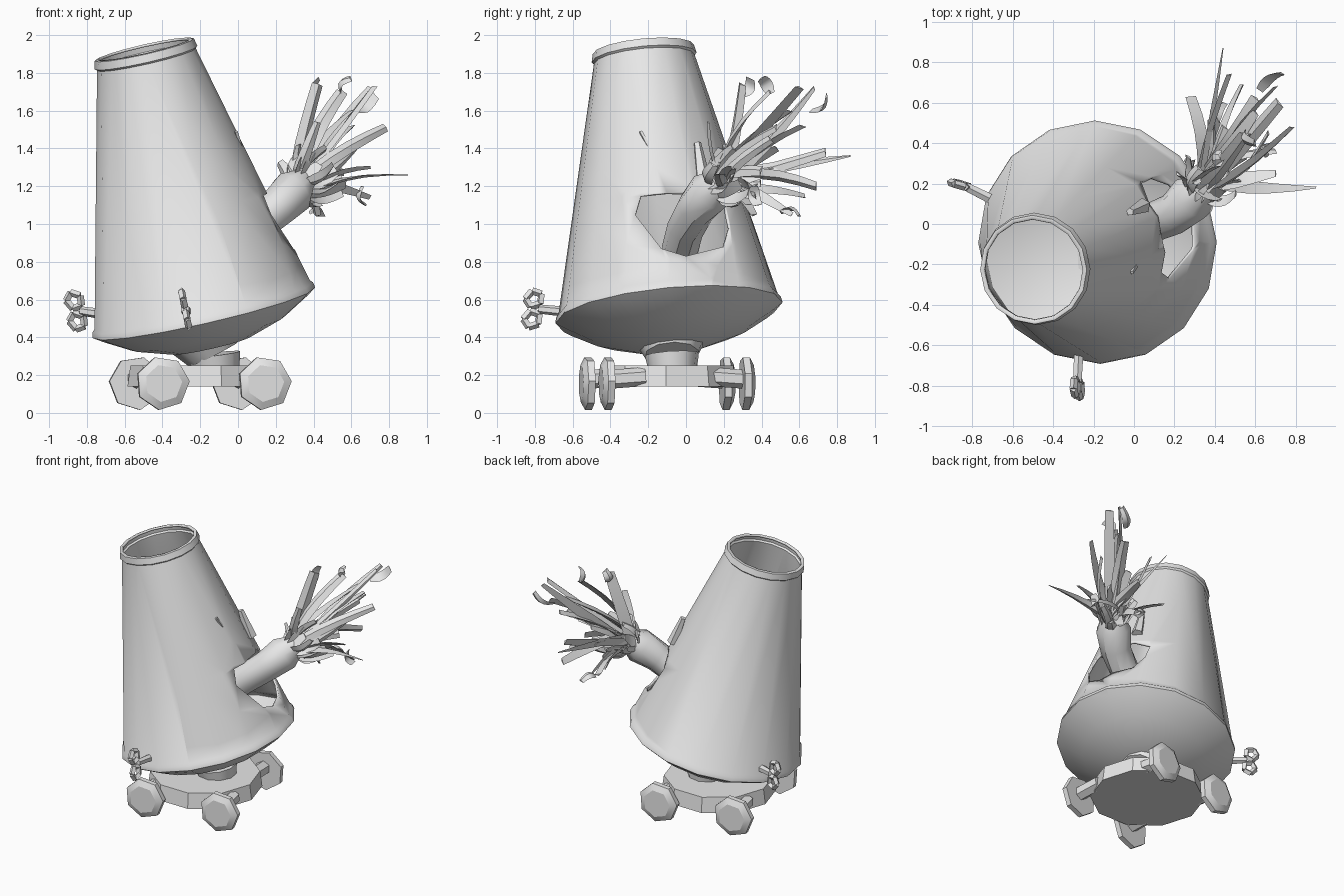
import bpy, bmesh, math, random
from mathutils import Vector, Matrix

if "Cube" in bpy.data.objects:
    bpy.data.objects.remove(bpy.data.objects["Cube"])

random.seed(11)
V = Vector
grey = bpy.data.materials.new("plain grey")
grey.diffuse_color = (0.8, 0.8, 0.8, 1)
grey.use_nodes = True
grey.node_tree.nodes["Principled BSDF"].inputs["Base Color"].default_value = grey.diffuse_color


def finish(name, bm, angle=40):
    """Turn a bmesh into a named, shaded object."""
    me = bpy.data.meshes.new(name)
    bm.to_mesh(me)
    bm.free()
    ob = bpy.data.objects.new(name, me)
    bpy.context.collection.objects.link(ob)
    me.materials.append(grey)
    bpy.ops.object.select_all(action='DESELECT')
    ob.select_set(True)
    bpy.context.view_layer.objects.active = ob
    bpy.ops.object.shade_smooth_by_angle(angle=math.radians(angle))
    return ob


def rod(bm, a, b, r1, r2, sides, turn=0.0):
    """Cylinder or frustum between two points."""
    a, b = V(a), V(b)
    d = b - a
    m = Matrix.Translation((a + b) / 2) @ d.to_track_quat('Z', 'Y').to_matrix().to_4x4()
    bmesh.ops.create_cone(bm, cap_ends=True, segments=sides, radius1=r1, radius2=r2,
                          depth=d.length, matrix=m @ Matrix.Rotation(turn, 4, 'Z'))


# Leaning hollow cone with a bowl underneath and a slim lip at each end
foot, head = V((-0.18, -0.09, 0.53)), V((-0.495, -0.225, 1.915))
axis = (head - foot).normalized()
lean = axis.to_track_quat('Z', 'Y')
L = (head - foot).length
profile = [(0.0, -0.195), (0.22, -0.175), (0.42, -0.11), (0.56, -0.03), (0.604, 0.0),
           (0.598, 0.03), (0.584, 0.045), (0.268, L - 0.045), (0.279, L - 0.035),
           (0.27, L + 0.008), (0.25, L + 0.012)]
N = 16
bm = bmesh.new()
rings = []
for r, h in profile:
    if r == 0:
        rings.append([bm.verts.new(foot + axis * h)] * N)
    else:
        rings.append([bm.verts.new(foot + lean @ V((r * math.cos(i * math.tau / N),
                      r * math.sin(i * math.tau / N), h))) for i in range(N)])
for k, (lo, hi) in enumerate(zip(rings, rings[1:])):
    for i in range(N):
        j = (i + 1) % N
        if k == 0:
            bm.faces.new((lo[0], hi[j], hi[i]))
        else:
            bm.faces.new((lo[i], lo[j], hi[j], hi[i]))

# Ragged opening cut in the right-hand wall, outline as (y, z)
hole = [(-0.13, 0.87), (0.0, 0.83), (0.2, 0.88), (0.23, 0.98), (0.21, 1.1),
        (0.1, 1.16), (-0.1, 1.165), (-0.24, 1.15), (-0.27, 1.05)]
edges = [(V((0, *p)), V((0, b[1] - p[1], p[0] - b[0])).normalized())
         for p, b in zip(hole, hole[1:] + hole[:1])]


def wall_faces():
    return [f for f in bm.faces if f.normal.x > 0.3 and f.calc_center_median().x > -0.25
            and f.normal.z > 0]


bm.normal_update()
for co, no in edges:
    fs = wall_faces()
    geom = list({e for f in fs for e in f.edges}) + list({v for f in fs for v in f.verts}) + fs
    bmesh.ops.bisect_plane(bm, geom=geom, plane_co=co, plane_no=no, dist=1e-4)
    bm.normal_update()
gone = [f for f in wall_faces()
        if all((f.calc_center_median() - co).dot(no) < 1e-4 for co, no in edges)]
bmesh.ops.delete(bm, geom=gone, context='FACES')
body = finish("cone_body", bm)
shell = body.modifiers.new("wall thickness", 'SOLIDIFY')
shell.thickness = 0.015
shell.offset = -1

# Small torn bumps above the opening
bm = bmesh.new()
rod(bm, (-0.02, -0.25, 1.43), (0.025, -0.29, 1.24), 0.02, 0.03, 5)
rod(bm, (-0.01, -0.24, 1.49), (0.03, -0.17, 1.36), 0.01, 0.012, 4)
rod(bm, (-0.02, 0.06, 1.43), (0.045, 0.09, 1.24), 0.02, 0.04, 5)
finish("torn_bumps", bm)

# Neck between the bowl and the trolley
bm = bmesh.new()
rod(bm, (-0.12, -0.07, 0.23), (-0.13, -0.075, 0.31), 0.13, 0.145, 10)
rod(bm, (-0.13, -0.075, 0.31), (-0.17, -0.08, 0.39), 0.145, 0.19, 10)
finish("neck", bm)

# Trolley: round deck, stub axles and four blocky wheels, slightly turned
spot = Matrix.Translation((-0.2, -0.1, 0))
turn = spot @ Matrix.Rotation(math.radians(11), 4, 'Z')
bm = bmesh.new()
rod(bm, turn @ V((0, 0, 0.14)), turn @ V((0, 0, 0.25)), 0.385, 0.37, 10, 0.3)
finish("trolley_deck", bm, 30)
for sx, side in ((-1, "left"), (1, "right")):
    for sy, end in ((-1, "front"), (1, "back")):
        hub = turn @ V((sx * 0.275, sy * 0.375, 0.157))
        out = V((-0.13 * sy, sy, 0)).normalized()
        bm = bmesh.new()
        rod(bm, hub - out * 0.2 + V((0, 0, 0.035)), hub + V((0, 0, 0.02)), 0.05, 0.05, 6)
        finish(f"{end}_{side}_axle", bm, 30)
        bm = bmesh.new()
        rod(bm, hub - out * 0.025, hub + out * 0.012, 0.143, 0.143, 7, 0.3)
        rod(bm, hub + out * 0.012, hub + out * 0.035, 0.143, 0.10, 7, 0.3)
        finish(f"{end}_{side}_wheel", bm, 30)


# Wind-up keys: a shaft and two loops
def key(name, root, hub, out, tilt):
    bm = bmesh.new()
    root, hub, out, tilt = V(root), V(hub), V(out).normalized(), V(tilt).normalized()
    rod(bm, root, hub, 0.028, 0.024, 6)
    for s in (1, -1):
        centre = hub + out * 0.03 + tilt * 0.055 * s
        loop = [centre + out * 0.045 * math.cos(a) + tilt * 0.045 * math.sin(a)
                for a in (i * math.tau / 5 for i in range(5))]
        for p, q in zip(loop, loop[1:] + loop[:1]):
            rod(bm, p, q, 0.019, 0.019, 4)
    finish(name, bm)


key("front_key", (-0.27, -0.58, 0.53), (-0.28, -0.78, 0.55), (0, -1, 0), (-0.2, 0.1, 1))
key("left_key", (-0.70, 0.12, 0.52), (-0.83, 0.185, 0.54), (-1, 0.3, 0), (-0.15, 0, 1))

# Bent arm reaching out through the opening
path = [(-0.06, -0.03, 0.86), (0.08, 0.0, 0.98), (0.2, 0.05, 1.08), (0.29, 0.13, 1.17),
        (0.35, 0.19, 1.23)]
radii = (0.10, 0.10, 0.105, 0.12, 0.07)
bm = bmesh.new()
rows = []
for i, p in enumerate(path):
    d = V(path[min(i + 1, 4)]) - V(path[max(i - 1, 0)])
    q = d.to_track_quat('Z', 'Y')
    rows.append([bm.verts.new(V(p) + q @ V((radii[i] * math.cos(a), radii[i] * math.sin(a), 0)))
                 for a in (k * math.tau / 9 for k in range(9))])
for lo, hi in zip(rows, rows[1:]):
    for k in range(9):
        bm.faces.new((lo[k], lo[(k + 1) % 9], hi[(k + 1) % 9], hi[k]))
bm.faces.new(rows[-1])
finish("arm", bm)


# Straw: broad, folded, bent blades
def blade(bm, a, b, width, bend, taper=0.5):
    a, b = V(a), V(b)
    d = (b - a).normalized()
    side = d.cross(V([random.uniform(-1, 1) for _ in range(3)])).normalized()
    up = side.cross(d)
    last = None
    for i in range(6):
        t = i / 5
        c = a.lerp(b, t) + up * bend * math.sin(t * math.pi)
        w = width * min(1, 0.6 + 1.4 * t) * (1 - (1 - taper) * t * t)
        twist = Matrix.Rotation(t * bend * 14, 3, d)
        s, u = twist @ side, twist @ up
        row = [bm.verts.new(c + s * w), bm.verts.new(c + u * w * 0.5), bm.verts.new(c - s * w)]
        if last:
            for k in range(3):
                m = (k + 1) % 3
                bm.faces.new((last[k], last[m], row[m], row[k]))
        last = row
    bm.faces.new(last)


tips = [(0.44, 0.87, 1.36), (0.90, 0.18, 1.26), (0.70, 0.68, 1.72), (0.78, 0.48, 1.51),
        (0.55, 0.45, 1.70), (0.42, 0.30, 1.74), (0.53, 0.69, 1.20), (0.42, 0.56, 1.05),
        (0.28, 0.63, 1.15), (0.70, 0.36, 1.14), (0.42, 0.12, 1.54), (0.72, 0.60, 1.72),
        (0.60, 0.55, 1.60), (0.32, 0.20, 1.42), (0.42, 0.36, 1.05), (0.70, 0.25, 1.30),
        (0.47, 0.74, 1.38), (0.66, 0.45, 1.45), (0.60, 0.62, 1.52), (0.55, 0.40, 1.28),
        (0.45, 0.48, 1.40), (0.38, 0.52, 1.30)]
bm = bmesh.new()
base = V((0.33, 0.18, 1.21))
for k, tip in enumerate(tips):
    start = base + V([random.uniform(-0.05, 0.05) for _ in range(3)])
    blade(bm, start, tip, random.uniform(0.034, 0.046), random.uniform(-0.05, 0.05),
          0.12 if k < 2 else random.uniform(0.4, 0.8))
finish("straw", bm, 35)

# Curled blade ends
bm = bmesh.new()
for a, b in (((0.55, 0.45, 1.69), (0.60, 0.40, 1.77)), ((0.42, 0.30, 1.68), (0.43, 0.34, 1.77)),
             ((0.62, 0.66, 1.60), (0.73, 0.74, 1.68)), ((0.66, 0.36, 1.2), (0.68, 0.38, 1.10)),
             ((0.40, 0.50, 1.06), (0.44, 0.60, 1.04))):
    blade(bm, a, b, 0.035, 0.03, 0.7)
finish("straw_curls", bm, 35)

# Short ruff of straw around the wrist
bm = bmesh.new()
reach = V((0.45, 0.6, 0.4)).normalized()
u = reach.cross(V((0, 0, 1))).normalized()
for i in range(18):
    a = i * math.tau / 18
    spread = u * math.cos(a) + u.cross(reach) * math.sin(a)
    start = base - reach * 0.02 + spread * 0.07
    blade(bm, start, start + reach * random.uniform(0.06, 0.24) + spread * random.uniform(0.03, 0.11),
          0.042, random.uniform(-0.03, 0.03), 0.6)
finish("straw_ruff", bm, 35)
